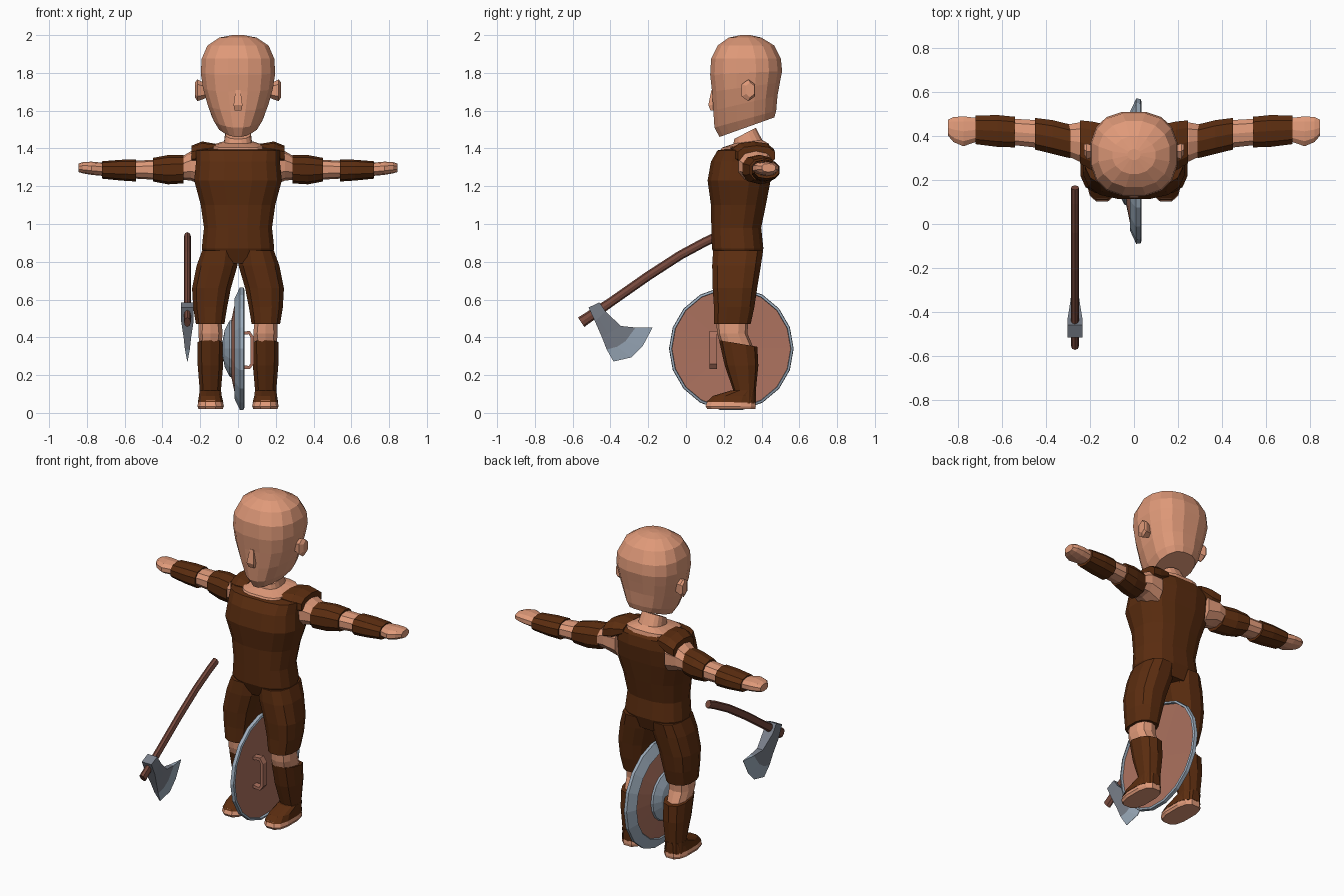
import bpy, bmesh, math
from mathutils import Vector


def material(name, rgb):
    m = bpy.data.materials.new(name)
    m.diffuse_color = (*rgb, 1)
    return m


SKIN = material("skin", (0.74, 0.32, 0.19))
CLOTH = material("brown cloth", (0.105, 0.026, 0.005))
WOOD = material("shield wood", (0.42, 0.17, 0.115))
HAFT = material("dark wood", (0.19, 0.068, 0.047))
STEEL = material("light steel", (0.34, 0.42, 0.51))
IRON = material("iron", (0.19, 0.21, 0.25))


def loft(name, rings, mats, rule=None):
    """Skin closed rings of equal length; rule(i) gives the material of band i."""
    bm = bmesh.new()
    vs = [[bm.verts.new(p) for p in r] for r in rings]
    n = len(rings[0])
    for i in range(len(rings) - 1):
        for j in range(n):
            k = (j + 1) % n
            f = bm.faces.new((vs[i][j], vs[i][k], vs[i + 1][k], vs[i + 1][j]))
            f.material_index = rule(i) if rule else 0
    bm.faces.new(vs[0])
    f = bm.faces.new(vs[-1])
    f.material_index = rule(len(rings) - 2) if rule else 0
    bmesh.ops.recalc_face_normals(bm, faces=bm.faces)
    me = bpy.data.meshes.new(name)
    bm.to_mesh(me)
    bm.free()
    for m in mats:
        me.materials.append(m)
    ob = bpy.data.objects.new(name, me)
    bpy.context.collection.objects.link(ob)
    return ob


def rounded(t, p):
    c, s = math.cos(t), math.sin(t)
    return math.copysign(abs(c) ** p, c), math.copysign(abs(s) ** p, s)


def level(x0, x1, yf, yb, zf, zb=None, taper=0, n=16, p=0.8):
    """Ring around z, sloping from front height zf to back height zb."""
    zb = zf if zb is None else zb
    out = []
    for j in range(n):
        u, v = rounded(2 * math.pi * (j + 0.5) / n, p)
        k = (v + 1) / 2
        out.append(((x0 + x1) / 2 + (x1 - x0) / 2 * u * (1 + taper * min(v, 0)),
                    yf + (yb - yf) * k, zf + (zb - zf) * k))
    return out


def across(x, y0, y1, z0, z1, n=10, p=0.85):
    """Ring around the x axis."""
    out = []
    for j in range(n):
        u, v = rounded(2 * math.pi * (j + 0.5) / n, p)
        out.append((x, (y0 + y1) / 2 + (y1 - y0) / 2 * u, (z0 + z1) / 2 + (z1 - z0) / 2 * v))
    return out


def sym(hw, *a, **k):
    return level(-hw, hw, *a, **k)


# Head: slanted jaw rising to a rounded skull
loft("head", [
    sym(0.115, 0.175, 0.47, 1.46, 1.565, 0.45),
    sym(0.14, 0.148, 0.48, 1.51, 1.60, 0.3),
    sym(0.168, 0.142, 0.487, 1.60, 1.68, 0.12),
    sym(0.188, 0.135, 0.50, 1.70, 1.75),
    sym(0.20, 0.125, 0.512, 1.79, 1.81),
    sym(0.195, 0.13, 0.505, 1.875),
    sym(0.165, 0.165, 0.47, 1.945, p=0.9),
    sym(0.10, 0.225, 0.40, 1.987, p=1),
    sym(0.03, 0.29, 0.34, 2.0, p=1)], [SKIN])
loft("nose", [
    sym(0.022, 0.125, 0.19, 1.60, n=4, p=0.5),
    sym(0.028, 0.112, 0.19, 1.63, n=4, p=0.5),
    sym(0.015, 0.13, 0.19, 1.71, n=4, p=0.5)], [SKIN])

# Neck, yoke and shirt
loft("neck", [
    sym(0.15, 0.165, 0.455, 1.36, 1.36, p=0.6),
    sym(0.14, 0.19, 0.44, 1.405, 1.425, p=0.6),
    sym(0.075, 0.25, 0.405, 1.425, 1.445),
    sym(0.068, 0.255, 0.37, 1.45, 1.51)], [SKIN])
loft("shirt", [
    sym(0.16, 0.17, 0.385, 0.79),
    sym(0.195, 0.135, 0.412, 0.87),
    sym(0.183, 0.132, 0.40, 0.98),
    sym(0.20, 0.13, 0.425, 1.10),
    sym(0.235, 0.112, 0.45, 1.23, p=0.7),
    sym(0.225, 0.13, 0.465, 1.33, p=0.7),
    sym(0.225, 0.165, 0.455, 1.39, p=0.65),
    sym(0.16, 0.19, 0.44, 1.395, 1.41, p=0.65)], [CLOTH])


def limb(name, side, rings, mat):
    loft(name, [[(side * x, y, z) for x, y, z in r] for r in rings], [mat])


for s, tag in ((1, "left"), (-1, "right")):
    limb(tag + "_ear", s, [
        across(0.16, 0.31, 0.35, 1.67, 1.74, 6),
        across(0.215, 0.29, 0.37, 1.65, 1.765, 6),
        across(0.228, 0.315, 0.365, 1.67, 1.75, 6)], SKIN)

    # Shoulder strap of the shirt, and arm with two wraps
    limb(tag + "_shoulder_cap", s, [
        across(0.12, 0.23, 0.455, 1.36, 1.425),
        across(0.19, 0.24, 0.47, 1.31, 1.437),
        across(0.245, 0.27, 0.475, 1.31, 1.415)], CLOTH)
    limb(tag + "_arm", s, [
        across(0.17, 0.26, 0.46, 1.20, 1.40),
        across(0.25, 0.28, 0.465, 1.23, 1.385),
        across(0.30, 0.305, 0.455, 1.235, 1.355),
        across(0.45, 0.345, 0.475, 1.235, 1.34),
        across(0.54, 0.355, 0.48, 1.24, 1.335),
        across(0.72, 0.37, 0.485, 1.255, 1.325),
        across(0.775, 0.35, 0.492, 1.26, 1.33),
        across(0.82, 0.37, 0.488, 1.268, 1.328),
        across(0.845, 0.40, 0.475, 1.275, 1.32)], SKIN)
    limb(tag + "_upper_arm_wrap", s, [
        across(0.288, 0.295, 0.455, 1.215, 1.365),
        across(0.37, 0.315, 0.475, 1.21, 1.365),
        across(0.45, 0.335, 0.485, 1.225, 1.35)], CLOTH)
    limb(tag + "_forearm_wrap", s, [
        across(0.54, 0.345, 0.49, 1.225, 1.342),
        across(0.62, 0.347, 0.498, 1.23, 1.34),
        across(0.72, 0.36, 0.495, 1.24, 1.332)], CLOTH)

    # Leg: trouser, bare knee, gaiter, shoe upper and bare foot
    limb(tag + "_trouser_leg", s, [
        level(0.0, 0.192, 0.14, 0.412, 0.86, n=12),
        level(0.0, 0.222, 0.135, 0.40, 0.78, n=12),
        level(0.035, 0.246, 0.138, 0.38, 0.66, n=12),
        level(0.055, 0.24, 0.145, 0.365, 0.56, n=12),
        level(0.07, 0.225, 0.145, 0.345, 0.47, n=12)], CLOTH)
    limb(tag + "_knee", s, [
        level(0.085, 0.21, 0.16, 0.33, 0.48, n=10),
        level(0.078, 0.213, 0.165, 0.325, 0.42, n=10),
        level(0.088, 0.205, 0.185, 0.355, 0.35, n=10)], SKIN)
    limb(tag + "_gaiter", s, [
        level(0.073, 0.218, 0.175, 0.378, 0.385, 0.35, n=10),
        level(0.076, 0.216, 0.205, 0.383, 0.25, n=10),
        level(0.088, 0.205, 0.25, 0.37, 0.12, n=10),
        level(0.085, 0.205, 0.255, 0.37, 0.05, n=10)], CLOTH)
    limb(tag + "_foot", s, [
        level(0.08, 0.21, 0.11, 0.37, 0.02, n=12, p=0.7),
        level(0.073, 0.217, 0.10, 0.373, 0.035, n=12, p=0.7),
        level(0.08, 0.21, 0.112, 0.37, 0.065, n=12, p=0.7)], SKIN)
    limb(tag + "_shoe_upper", s, [
        level(0.076, 0.214, 0.105, 0.373, 0.058, 0.055, n=12, p=0.7),
        level(0.085, 0.208, 0.14, 0.373, 0.09, n=12, p=0.7),
        level(0.088, 0.205, 0.235, 0.372, 0.118, n=12, p=0.8)], CLOTH)

# Round shield: profile of (x, radius) spun about its own axis
profile = [(0.012, 0.05), (0.02, 0.314), (0.034, 0.316), (0.03, 0.328), (0.01, 0.33),
           (-0.018, 0.27), (-0.012, 0.265), (-0.035, 0.155),
           (-0.045, 0.15), (-0.07, 0.10), (-0.082, 0.04)]
loft("shield", [[(x, 0.24 + r * math.cos(2 * math.pi * j / 18),
                  0.34 + r * math.sin(2 * math.pi * j / 18)) for j in range(18)]
                for x, r in profile], [WOOD, STEEL],
     lambda i: 0 if i in (0, 6) else 1).location = (0, 0, 0)

# Bracket grip on the shield's inner face
grip = [(0.01, 0.245), (0.06, 0.24), (0.075, 0.26), (0.075, 0.40), (0.06, 0.425), (0.01, 0.42)]
rings = []
for i, (x, z) in enumerate(grip):
    a, b = grip[max(i - 1, 0)], grip[min(i + 1, len(grip) - 1)]
    d = Vector((b[0] - a[0], b[1] - a[1])).normalized() * 0.009
    rings.append([(x - d.y, 0.125, z + d.x), (x - d.y, 0.165, z + d.x),
                  (x + d.y, 0.165, z - d.x), (x + d.y, 0.125, z - d.x)])
loft("shield_grip", rings, [WOOD])

# Axe haft: gently bent pole in a vertical plane
AX = -0.268
path = [(-0.555, 0.48), (-0.40, 0.585), (-0.20, 0.725), (-0.03, 0.835), (0.10, 0.905), (0.165, 0.935)]
rings = []
for i, p in enumerate(path):
    a, b = Vector(path[max(i - 1, 0)]), Vector(path[min(i + 1, len(path) - 1)])
    d = (b - a).normalized()
    w = 0.03 if i == 0 else 0.024
    rings.append([(AX + 0.018 * math.cos(t), p[0] - d.y * w * math.sin(t), p[1] + d.x * w * math.sin(t))
                  for t in (2 * math.pi * j / 8 for j in range(8))])
loft("axe_haft", rings, [HAFT])


# Axe head: rows from poll to cutting edge, each with a half thickness
def straight(a, b):
    return [tuple(Vector(a).lerp(Vector(b), k / 3)) for k in range(4)]


rows = [(straight((-0.516, 0.558), (-0.458, 0.585)), 0.033),
        (straight((-0.482, 0.485), (-0.426, 0.537)), 0.033),
        (straight((-0.445, 0.40), (-0.345, 0.46)), 0.02),
        ([(-0.42, 0.336), (-0.365, 0.35), (-0.32, 0.38), (-0.267, 0.452)], 0.013),
        ([(-0.384, 0.272), (-0.288, 0.294), (-0.23, 0.352), (-0.177, 0.452)], 0.001)]
loft("axe_head", [[(AX + t, y, z) for y, z in r] + [(AX - t, y, z) for y, z in reversed(r)]
                  for r, t in rows], [IRON, STEEL], lambda i: 1 if i == 3 else 0)
